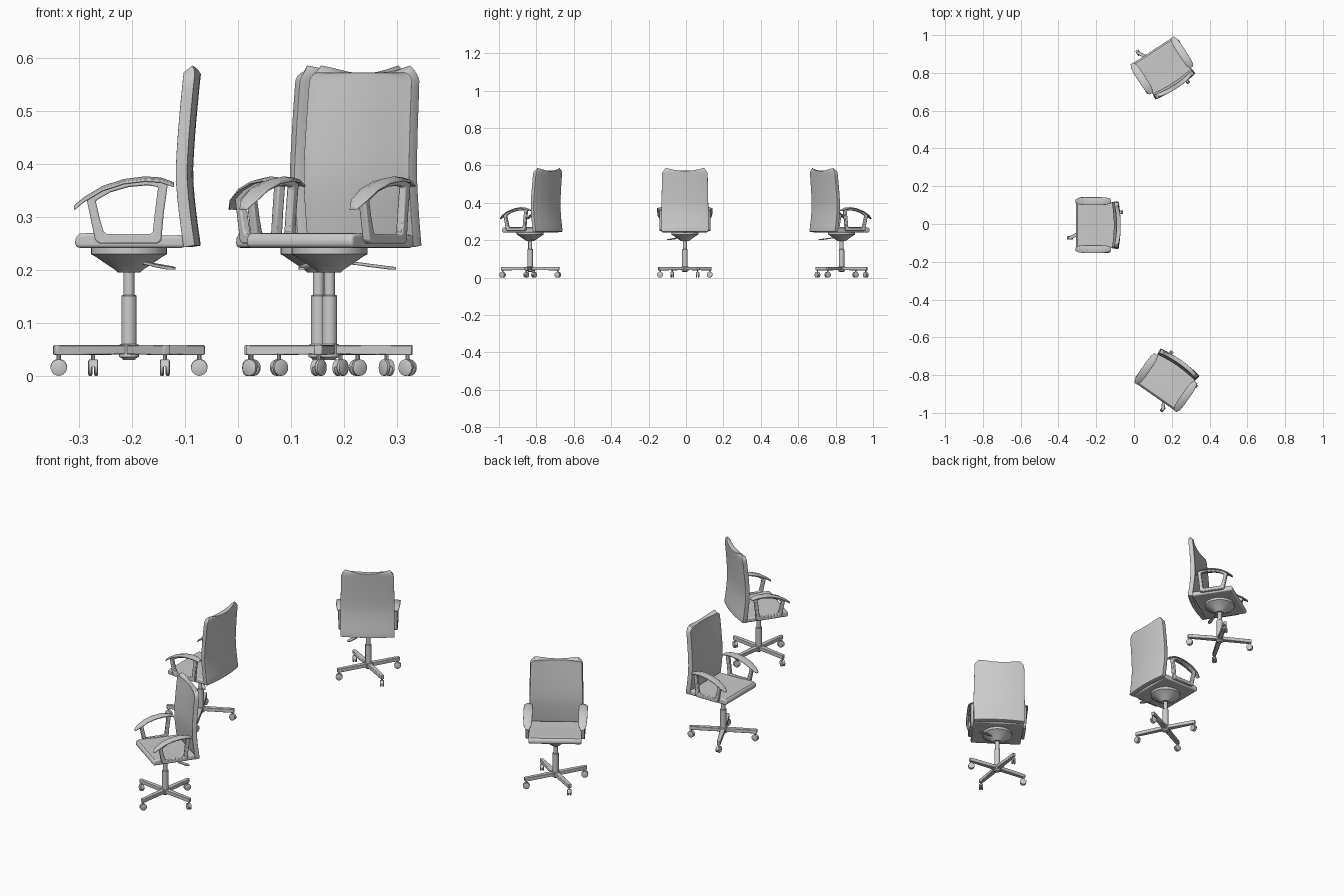
import bpy, bmesh, math
from mathutils import Matrix, Vector

if "Cube" in bpy.data.objects:
    bpy.data.objects.remove(bpy.data.objects["Cube"])

parts = []


def add(name, verts, faces, bevel=0.0, solid=0.0, segs=2):
    me = bpy.data.meshes.new(name)
    me.from_pydata([tuple(v) for v in verts], [], faces)
    bm = bmesh.new()
    bm.from_mesh(me)
    if not solid:
        bmesh.ops.recalc_face_normals(bm, faces=bm.faces)
    bm.to_mesh(me)
    bm.free()
    me.polygons.foreach_set("use_smooth", [True] * len(me.polygons))
    me.set_sharp_from_angle(angle=math.radians(35))
    ob = bpy.data.objects.new(name, me)
    bpy.context.collection.objects.link(ob)
    if solid:
        m = ob.modifiers.new("thickness", 'SOLIDIFY')
        m.thickness = solid
        m.offset = -1
    if bevel:
        m = ob.modifiers.new("soft_edges", 'BEVEL')
        m.width = bevel
        m.segments = segs
        m.limit_method = 'ANGLE'
        m.angle_limit = math.radians(40)
    parts.append(ob)
    return ob


def loft(name, rings, **kw):
    """Closed solid through rings of equal point count."""
    n = len(rings[0])
    verts = [p for r in rings for p in r]
    faces = [(i * n + j, i * n + (j + 1) % n, (i + 1) * n + (j + 1) % n, (i + 1) * n + j)
             for i in range(len(rings) - 1) for j in range(n)]
    faces += [tuple(range(n))[::-1], tuple(range(len(verts) - n, len(verts)))]
    return add(name, verts, faces, **kw)


def lathe(name, profile, mat=Matrix(), n=24):
    rings = [[mat @ Vector((r * math.cos(2 * math.pi * k / n), r * math.sin(2 * math.pi * k / n), z))
              for k in range(n)] for r, z in profile]
    return loft(name, rings)


# Seat cushion, side profile spread across the width with rounded sides
prof = [(-.099, .242), (-.102, .25), (-.101, .262), (-.093, .269), (-.07, .27),
        (-.01, .266), (.06, .265), (.104, .266), (.106, .242)]
rings = []
for y, s in ((-.122, .0), (.122, .0)):
    rings.append([(x, y, z) for x, z in prof])
loft("seat", rings, bevel=.006, segs=3)

# Backrest: bowed sheet with lumbar bend and rounded top corners
top, rad, cols = .573, .018, 12
zs = [.243 + .03 * i for i in range(11)] + [top - rad * (1 - math.sin(a)) for a in (.25, .55, .9, 1.2, math.pi / 2)]
verts = []
for z in zs:
    t = (.38 - z) / .137 if z < .38 else (z - .38) / .193
    w = .122 - .004 * max(0, (z - .38) / .193)
    d = max(0, z - (top - rad))
    w -= rad - math.sqrt(max(0, rad * rad - d * d))
    for k in range(cols + 1):
        u = 2 * k / cols - 1
        verts.append((.088 + .015 * t ** 1.4 + .011 * (1 - u * u), u * w, z))
c = cols + 1
faces = [(i * c + j, (i + 1) * c + j, (i + 1) * c + j + 1, i * c + j + 1)
         for i in range(len(zs) - 1) for j in range(cols)]
add("backrest", verts, faces, solid=.022, bevel=.007, segs=3)

# Armrests: looped frame and curved pad on each side
outer = [(-.081, .338), (-.04, .361), (.0, .371), (.04, .373), (.074, .367), (.066, .31), (.061, .256),
         (.055, .25), (-.0, .25), (-.056, .25), (-.064, .256), (-.073, .3)]
inner = [(-.063, .331), (-.035, .347), (.0, .357), (.035, .36), (.055, .357), (.049, .31), (.045, .272),
         (.041, .268), (.0, .268), (-.042, .268), (-.048, .272), (-.056, .3)]
pad = [(-.104, .321, .008), (-.085, .337, .018), (-.05, .358, .021), (-.01, .371, .021),
       (.03, .376, .021), (.06, .374, .019), (.085, .365, .012)]
n = len(outer)
for side, s in (("left", -1), ("right", 1)):
    verts = [(x, s * y, z) for y in (.121, .137) for loop in (outer, inner) for x, z in loop]
    faces = []
    for j in range(n):
        k = (j + 1) % n
        for a, b in ((0, 1), (1, 3), (3, 2), (2, 0)):
            faces.append((a * n + j, a * n + k, b * n + k, b * n + j))
    add("arm_frame_" + side, verts, faces, bevel=.003)
    loft("arm_pad_" + side,
         [[(x, s * (.127 - w), z - .004), (x, s * .127, z + .001), (x, s * (.127 + w), z - .004),
           (x, s * (.127 + w), z - .009), (x, s * .127, z - .007), (x, s * (.127 - w), z - .009)]
          for x, z, w in pad], bevel=.0015)

# Mechanism cone, gas column and hub
lathe("seat_mount", [(.021, .195), (.026, .2), (.066, .227), (.072, .23), (.072, .243)], n=32)
lathe("upper_column", [(.0105, .15), (.0105, .2)])
lathe("lower_column", [(.0145, .055), (.0145, .151), (.013, .153)])
lathe("hub", [(.011, .03), (.013, .033), (.019, .036), (.019, .058), (.017, .06)])

# Height lever: thin rod with a flat paddle
stations = [(.02, .003, .003, .216), (.062, .003, .003, .211), (.075, .008, .003, .209),
            (.115, .009, .003, .204), (.126, .005, .0025, .203)]
d = Vector((.67, -.74, 0))
q = Vector((.74, .67, 0))
loft("height_lever", [[d * r + q * (a * w) + Vector((0, 0, z + b * h))
                       for a, b in ((-1, -1), (1, -1), (1, 1), (-1, 1))]
                      for r, w, h, z in stations], bevel=.001)

# Four base legs with casters
for k in range(4):
    rot = Matrix.Rotation(math.radians(27 + 90 * k), 4, 'Z')
    loft("base_leg", [[rot @ Vector((r, a * w, z)) for a, z in ((-1, z0), (1, z0), (1, .058), (-1, .058))]
                      for r, w, z0 in ((.012, .012, .041), (.15, .0085, .039), (.158, .007, .04))], bevel=.002)
    pos = rot @ Vector((.149, 0, 0))
    spin = Matrix.Translation(pos) @ Matrix.Rotation(math.radians(90 * k), 4, 'Z')
    lathe("caster_stem", [(.004, .018), (.004, .042)], spin, 10)
    for s in (-1, 1):
        axle = spin @ Matrix.Translation((0, s * .0055, .0155)) @ Matrix.Rotation(math.pi / 2, 4, 'X')
        lathe("caster_wheel", [(.0125, -.004), (.0155, -.0025), (.0155, .0025), (.0125, .004)], axle, 20)
    hood = [(.016 * math.cos(a), .0165 + .0155 * math.sin(a)) for a in [math.pi * i / 8 for i in range(9)]]
    loft("caster_hood", [[spin @ Vector((x, y, z)) for x, z in hood] for y in (-.003, .003)])

# Place three chairs: the first one directly, the others as linked copies
spots = [(-.206, -.006, 0), (.152, .832, -57), (.173, -.833, 55)]
for ob in list(parts):
    for i, (x, y, ang) in enumerate(spots):
        o = ob if i == 0 else ob.copy()
        if i:
            bpy.context.collection.objects.link(o)
        o.matrix_world = Matrix.Translation((x, y, 0)) @ Matrix.Rotation(math.radians(ang), 4, 'Z')
